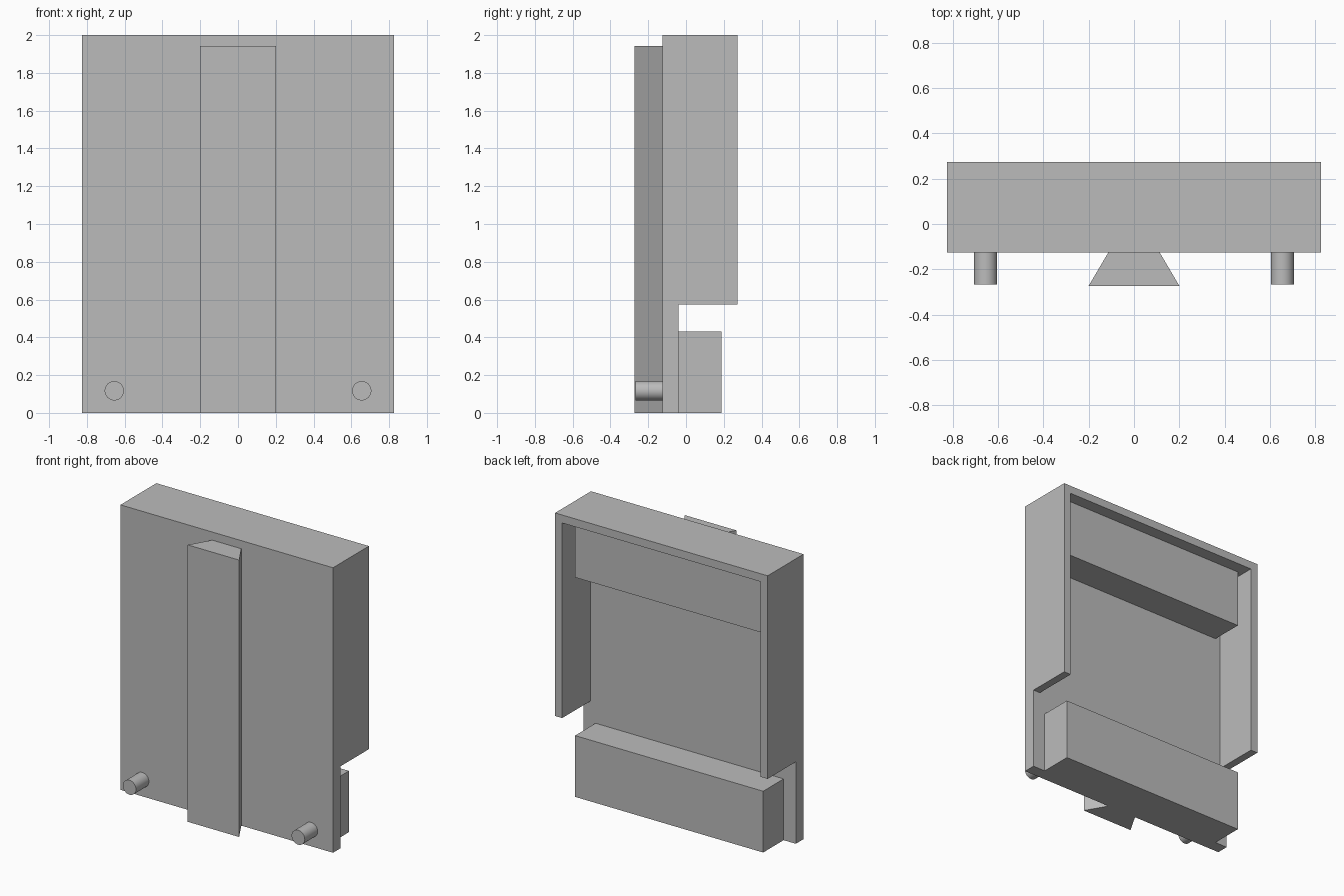
import bpy, bmesh, math

cube = bpy.data.objects.get("Cube")
if cube:
    bpy.data.objects.remove(cube, do_unlink=True)

grey = bpy.data.materials.new("plain grey")
grey.use_nodes = True
grey.diffuse_color = (0.5, 0.5, 0.5, 1)
grey.node_tree.nodes["Principled BSDF"].inputs["Base Color"].default_value = (0.5, 0.5, 0.5, 1)

# Shared depths and widths
HALF_W, BACK, FRONT, FLOOR = 0.825, 0.273, -0.125, -0.04
RAIL_FRONT = -0.273
INNER_W, INNER_TOP, RIM_BOTTOM = 0.77, 1.944, 0.575


def prism(name, outline, z0, z1):
    """Extrude an xy outline from z0 up to z1."""
    bm = bmesh.new()
    face = bm.faces.new([bm.verts.new((x, y, z0)) for x, y in outline])
    top = bmesh.ops.extrude_face_region(bm, geom=[face])["geom"]
    verts = [v for v in top if isinstance(v, bmesh.types.BMVert)]
    bmesh.ops.translate(bm, verts=verts, vec=(0, 0, z1 - z0))
    bmesh.ops.recalc_face_normals(bm, faces=bm.faces)
    mesh = bpy.data.meshes.new(name)
    bm.to_mesh(mesh)
    bm.free()
    mesh.materials.append(grey)
    obj = bpy.data.objects.new(name, mesh)
    bpy.context.collection.objects.link(obj)
    return obj


def box(name, half_w, y0, y1, z0, z1):
    return prism(name, [(-half_w, y0), (half_w, y0), (half_w, y1), (-half_w, y1)], z0, z1)


def cut(target, cutter):
    """Subtract the cutter, then discard it."""
    cutter.hide_render = True
    mod = target.modifiers.new("cut", "BOOLEAN")
    mod.operation, mod.solver, mod.object = "DIFFERENCE", "EXACT", cutter
    bpy.context.view_layer.objects.active = target
    bpy.ops.object.modifier_apply(modifier=mod.name)
    bpy.data.objects.remove(cutter, do_unlink=True)


# Housing: a front plate with a rim around the upper back
housing = box("housing", HALF_W, FRONT, BACK, 0, 2)
cut(housing, box("lower_cutter", 1, FLOOR, 1, -1, RIM_BOTTOM))
cut(housing, box("cavity_cutter", INNER_W, FLOOR, 1, -1, INNER_TOP))

# Blocks on the back of the plate
box("lower_block", 0.73, FLOOR, 0.187, 0, 0.43)
box("upper_block", 0.73, FLOOR, 0.187, 1.54, INNER_TOP)

# Dovetail rail on the front
prism("dovetail_rail", [(-0.2, RAIL_FRONT), (0.2, RAIL_FRONT), (0.113, FRONT), (-0.113, FRONT)],
      0, 1.943)

# Locating pins
for side, x in (("left", 0.655), ("right", -0.655)):
    bpy.ops.mesh.primitive_cylinder_add(vertices=32, radius=0.051, depth=0.143,
                                        location=(x, -0.1965, 0.117),
                                        rotation=(math.pi / 2, 0, 0))
    pin = bpy.context.object
    pin.name = side + "_pin"
    pin.data.materials.append(grey)
    bpy.ops.object.shade_smooth_by_angle()
